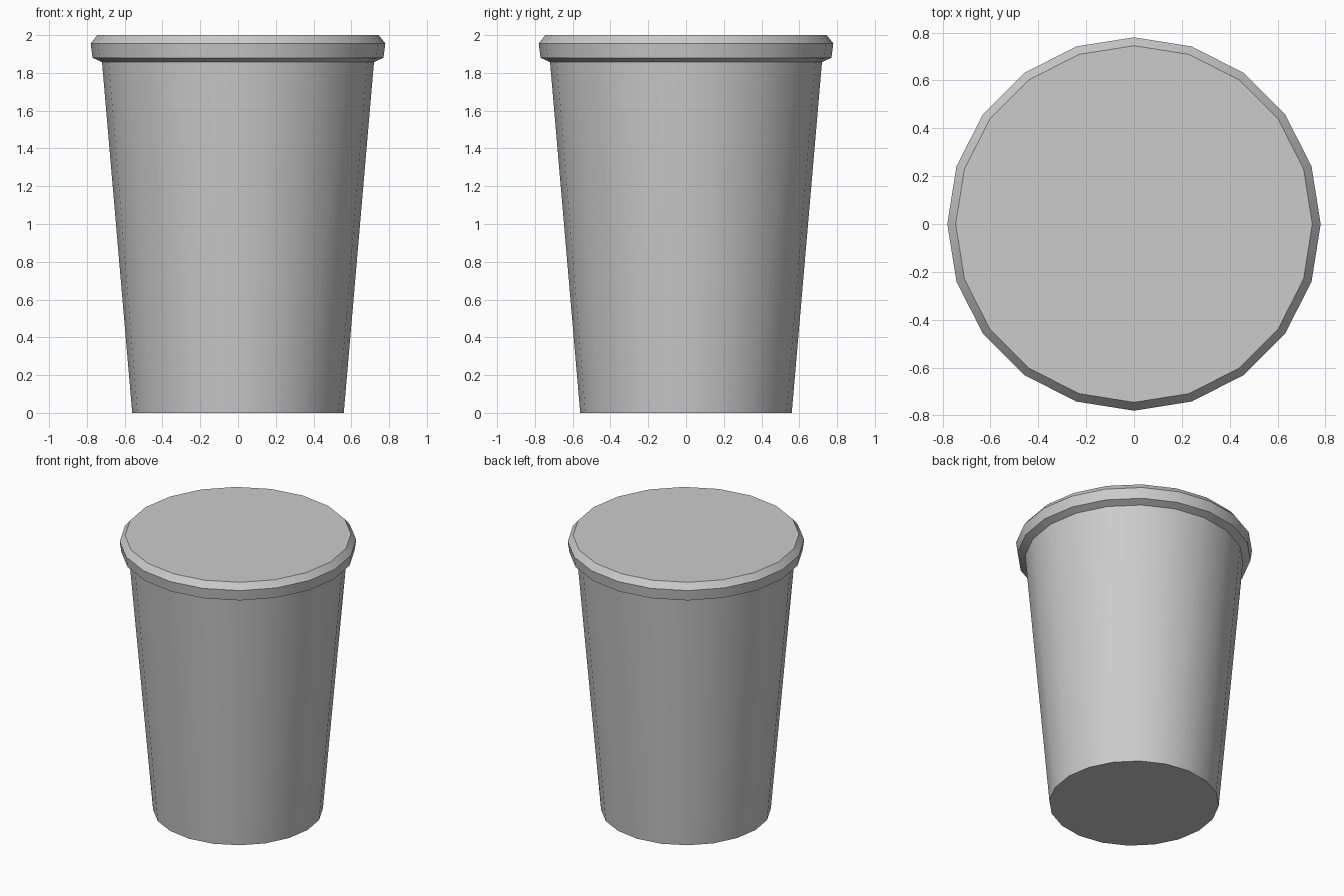
import bpy, bmesh, math

if "Cube" in bpy.data.objects:
    bpy.data.objects.remove(bpy.data.objects["Cube"])

SIDES = 20


def lathe(name, profile, cap_bottom=False, cap_top=False):
    """Revolve (radius, z) points around z, optionally closing the ends."""
    bm = bmesh.new()
    rings = []
    for r, z in profile:
        rings.append([bm.verts.new((r * math.cos(2 * math.pi * i / SIDES),
                                    r * math.sin(2 * math.pi * i / SIDES), z))
                      for i in range(SIDES)])
    for low, high in zip(rings, rings[1:]):
        for i in range(SIDES):
            j = (i + 1) % SIDES
            bm.faces.new((low[i], low[j], high[j], high[i]))
    if cap_bottom:
        bm.faces.new(rings[0][::-1])
    if cap_top:
        bm.faces.new(rings[-1])
    mesh = bpy.data.meshes.new(name)
    bm.to_mesh(mesh)
    bm.free()
    obj = bpy.data.objects.new(name, mesh)
    bpy.context.collection.objects.link(obj)
    bpy.ops.object.select_all(action='DESELECT')
    obj.select_set(True)
    bpy.context.view_layer.objects.active = obj
    bpy.ops.object.shade_smooth_by_angle(angle=math.radians(25))
    return obj


# Tapered cup body with a flat base
lathe("cup_body", [(0.56, 0), (0.72, 1.857)], cap_bottom=True)

# Lid with an overhanging, chamfered rim
lathe("lid", [(0.72, 1.857), (0.77, 1.88), (0.78, 1.956), (0.745, 2.0)],
      cap_top=True)
